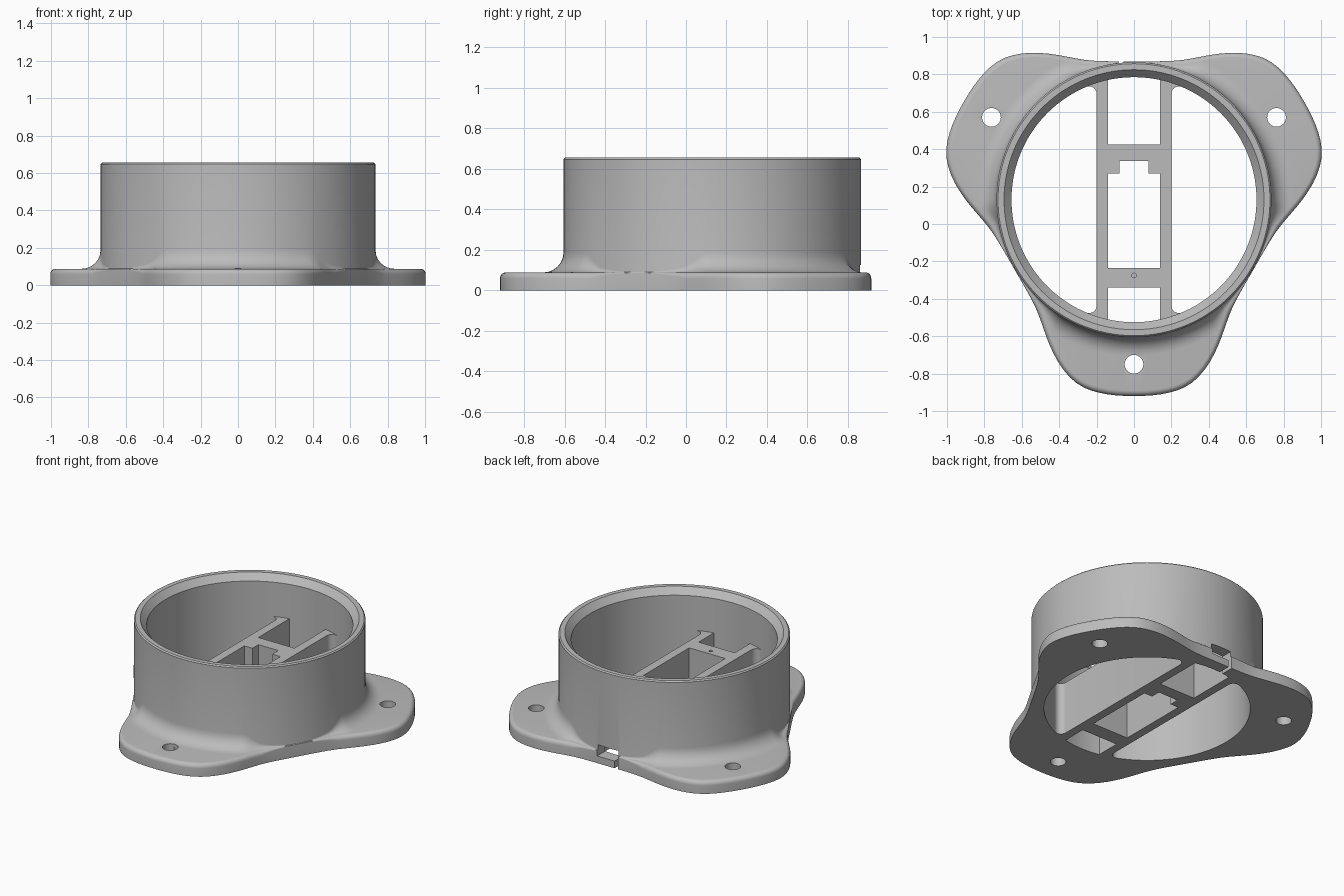
import bpy, bmesh, math
from math import sin, cos, pi, radians, hypot, atan2, sqrt

cube = bpy.data.objects.get("Cube")
if cube:
    bpy.data.objects.remove(cube, do_unlink=True)

CY = 0.13                    # ring axis lies at (0, CY)
R_OUT, R_IN, TOP = 0.735, 0.655, 0.655
FLANGE, BAR_TOP = 0.088, 0.37

grey = bpy.data.materials.new("light_grey")
grey.use_nodes = True
colour = (0.5, 0.5, 0.5, 1)
grey.diffuse_color = colour
grey.node_tree.nodes["Principled BSDF"].inputs["Base Color"].default_value = colour


def finish(name, bm):
    bmesh.ops.recalc_face_normals(bm, faces=bm.faces)
    mesh = bpy.data.meshes.new(name)
    bm.to_mesh(mesh)
    bm.free()
    mesh.materials.append(grey)
    obj = bpy.data.objects.new(name, mesh)
    bpy.context.collection.objects.link(obj)
    return obj


def prism(name, points, z0, z1):
    """Extrude an outline, given relative to the ring axis."""
    bm = bmesh.new()
    face = bm.faces.new([bm.verts.new((x, y + CY, z0)) for x, y in points])
    new = bmesh.ops.extrude_face_region(bm, geom=[face])["geom"]
    verts = [v for v in new if isinstance(v, bmesh.types.BMVert)]
    bmesh.ops.translate(bm, verts=verts, vec=(0, 0, z1 - z0))
    return finish(name, bm)


def rect(x0, x1, y0, y1):
    return [(x0, y0), (x1, y0), (x1, y1), (x0, y1)]


def circle(x, y, r, n=32):
    return [(x + r * cos(2 * pi * i / n), y + r * sin(2 * pi * i / n)) for i in range(n)]


def cut(obj, cutter):
    mod = obj.modifiers.new("cut", "BOOLEAN")
    mod.operation, mod.solver, mod.object = "DIFFERENCE", "EXACT", cutter
    bpy.ops.object.select_all(action="DESELECT")
    bpy.context.view_layer.objects.active = obj
    obj.select_set(True)
    bpy.ops.object.modifier_apply(modifier=mod.name)
    bpy.data.objects.remove(cutter, do_unlink=True)


# Flange outline: radius against angle away from the lobe axis
LOBE = [(0, 1.05), (11, 1.048), (17, 1.03), (23, 0.98), (29, 0.912),
        (35, 0.843), (40, 0.797), (45, 0.768), (52, 0.747), (60, 0.74)]


def lobe_radius(deg):
    a = abs((deg + 90 + 60) % 120 - 60)
    pts = [(-x, r) for x, r in LOBE[1:2]] + LOBE + [(68, 0.747)]
    for i in range(1, len(pts) - 2):
        (x0, y0), (x1, y1), (x2, y2), (x3, y3) = pts[i - 1:i + 3]
        if a <= x2:
            h = x2 - x1
            t = (a - x1) / h
            m1, m2 = (y2 - y0) / (x2 - x0) * h, (y3 - y1) / (x3 - x1) * h
            return ((2*t**3 - 3*t*t + 1) * y1 + (t**3 - 2*t*t + t) * m1
                    + (3*t*t - 2*t**3) * y2 + (t**3 - t*t) * m2)
    return LOBE[-1][1]


def section(r):
    """Closed section through flange, fillet and ring."""
    gap = r - R_OUT
    edge = min(0.03, gap * 0.5)
    fillet = min(0.1, gap - edge)
    quarter = [i * pi / 12 for i in range(7)]
    pts = [(R_IN, 0), (r, 0)]
    pts += [(r - edge + edge * cos(a), FLANGE - edge + edge * sin(a)) for a in quarter]
    pts += [(R_OUT + fillet * (1 - sin(a)), FLANGE + fillet * (1 - cos(a))) for a in quarter]
    pts += [(R_OUT, TOP - 0.008), (R_OUT - 0.008, TOP),
            (0.695, TOP), (R_IN, TOP - 0.045)]
    return pts


# Body: the section swept round the axis
SEG = 144
bm = bmesh.new()
loops = []
for i in range(SEG):
    deg = 360 * i / SEG
    a = radians(deg)
    loops.append([bm.verts.new((r * cos(a), CY + r * sin(a), z))
                  for r, z in section(lobe_radius(deg))])
for i, loop in enumerate(loops):
    nxt = loops[(i + 1) % SEG]
    for j in range(len(loop)):
        k = (j + 1) % len(loop)
        bm.faces.new((loop[j], nxt[j], nxt[k], loop[k]))
body = finish("flanged_ring", bm)

# Screw holes and rear cable slot
for deg in (-90, 30, 150):
    a = radians(deg)
    cut(body, prism("hole_cutter", circle(0.88 * cos(a), 0.88 * sin(a), 0.05), -0.1, 0.3))
cut(body, prism("slot_cutter", rect(-0.08, 0.08, 0.6, 0.85), 0.05, 0.125))
cut(body, prism("gap_cutter", rect(-0.08, -0.055, 0.6, 0.85), -0.05, 0.07))

# Rails across the ring, with filleted ends
F, X0, X1 = 0.04, 0.14, 0.2
cx = X1 + F
cy = sqrt((R_IN - F) ** 2 - cx * cx)
end = atan2(cy, cx)
seat = R_IN + 0.012
arc = [(cx + F * cos(pi + (end - pi) * i / 8), cy + F * sin(pi + (end - pi) * i / 8))
       for i in range(9)]
half = arc + [(seat * cos(end), seat * sin(end)), (X0, sqrt(seat * seat - X0 * X0))]
outline = half + [(x, -y) for x, y in reversed(half)]
frame = [prism(name, [(s * x, y) for x, y in outline], 0, BAR_TOP)
         for name, s in (("left_rail", 1), ("right_rail", -1))]

# Crossbars: plain in front with a pilot hole, notched at the back
front = prism("front_crossbar", rect(-X0, X0, -0.47, -0.365), 0, BAR_TOP)
cut(front, prism("pilot_cutter", circle(0, -0.405, 0.012, 16), 0.2, 0.5))
notch = [(X0, 0.295), (X0, 0.14), (0.077, 0.14), (0.077, 0.207)]
back = prism("back_crossbar", notch + [(-x, y) for x, y in reversed(notch)], 0, BAR_TOP)

# Smooth shading with sharp edges kept
bpy.ops.object.select_all(action="DESELECT")
for obj in [body, front, back] + frame:
    obj.select_set(True)
bpy.context.view_layer.objects.active = body
bpy.ops.object.shade_smooth_by_angle(angle=radians(30))
